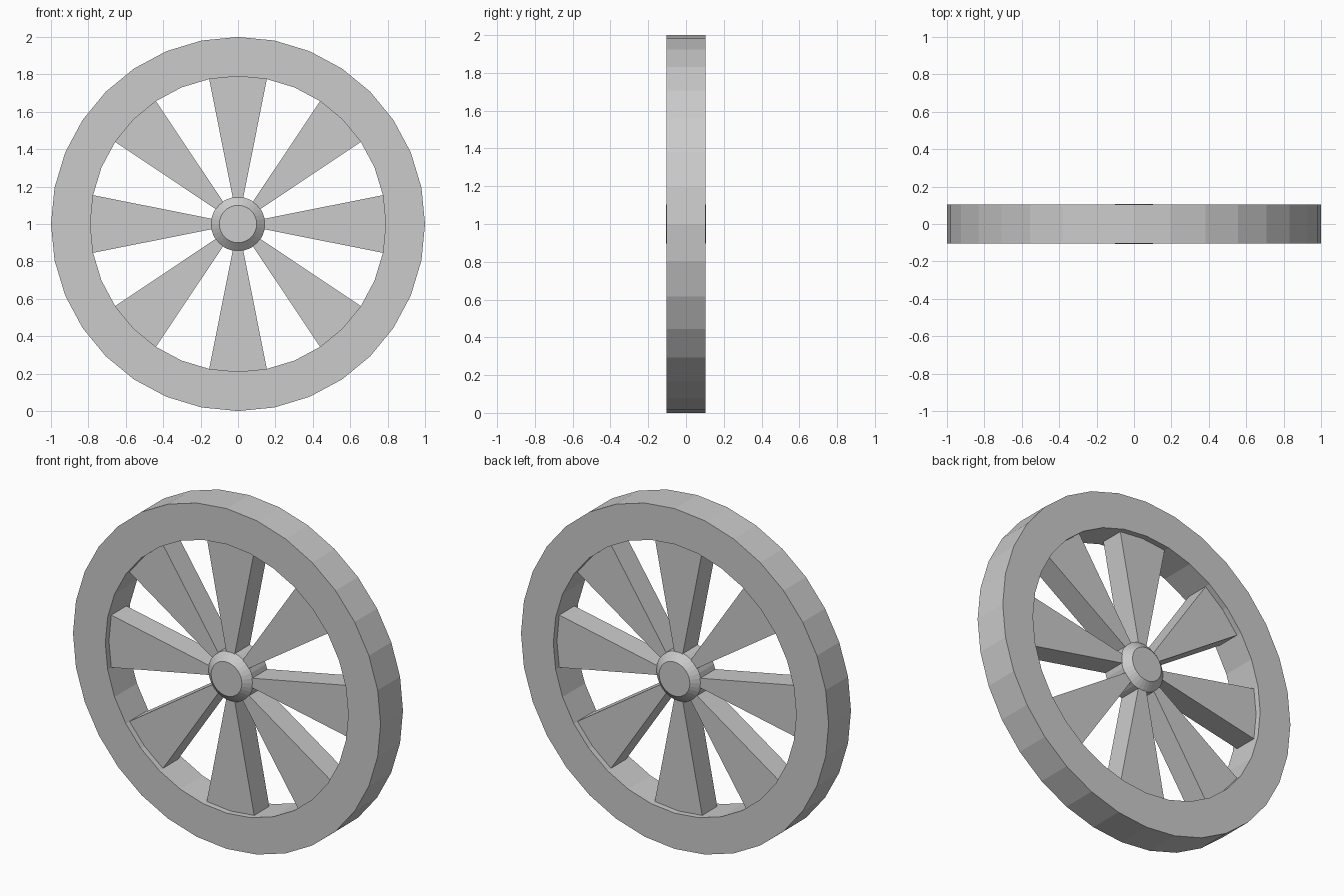
import bpy, bmesh, math
from mathutils import Matrix

if "Cube" in bpy.data.objects:
    bpy.data.objects.remove(bpy.data.objects["Cube"], do_unlink=True)

SIDES = 32
CENTRE = Matrix.Translation((0, 0, 1))

grey = bpy.data.materials.new("light grey")
grey.use_nodes = True
grey.diffuse_color = (0.6, 0.6, 0.6, 1)
grey.node_tree.nodes["Principled BSDF"].inputs["Base Color"].default_value = (0.6, 0.6, 0.6, 1)


def add_object(name, bm):
    bmesh.ops.recalc_face_normals(bm, faces=bm.faces)
    bm.transform(CENTRE)
    mesh = bpy.data.meshes.new(name)
    bm.to_mesh(mesh)
    bm.free()
    mesh.materials.append(grey)
    obj = bpy.data.objects.new(name, mesh)
    bpy.context.collection.objects.link(obj)
    return obj


def polar(radius, y, step):
    """Point on the wheel, counted in rim sides clockwise from the top."""
    a = math.tau * step / SIDES
    return (radius * math.sin(a), y, radius * math.cos(a))


def lathe(name, profile, closed):
    """Spin a (radius, y) profile round the axle; open profiles get end caps."""
    bm = bmesh.new()
    rings = [[bm.verts.new(polar(r, y, i)) for i in range(SIDES)] for r, y in profile]
    pairs = list(zip(rings, rings[1:]))
    if closed:
        pairs.append((rings[-1], rings[0]))
    else:
        bm.faces.new(rings[0])
        bm.faces.new(rings[-1])
    for a, b in pairs:
        for i in range(SIDES):
            j = (i + 1) % SIDES
            bm.faces.new((a[i], a[j], b[j], b[i]))
    return add_object(name, bm)


# Rim: square-edged ring
lathe("rim", [(1, -0.104), (1, 0.104), (0.79, 0.104), (0.79, -0.104)], True)

# Hub: short drum with chamfered ends
lathe("hub", [(0.1, -0.107), (0.145, -0.068), (0.145, 0.068), (0.1, 0.107)], False)

# Spokes: eight wedges widening from the axle to the rim
for n in range(8):
    bm = bmesh.new()
    mid = n * SIDES / 8
    outline = [(0.03, mid + 1), (0.79, mid + 1), (0.79, mid), (0.79, mid - 1), (0.03, mid - 1)]
    front, back = ([bm.verts.new(polar(r, y, s)) for r, s in outline] for y in (-0.07, 0.07))
    bm.faces.new(front)
    bm.faces.new(back)
    for i in range(len(outline)):
        j = (i + 1) % len(outline)
        bm.faces.new((front[i], front[j], back[j], back[i]))
    add_object(f"spoke_{n + 1}", bm)
